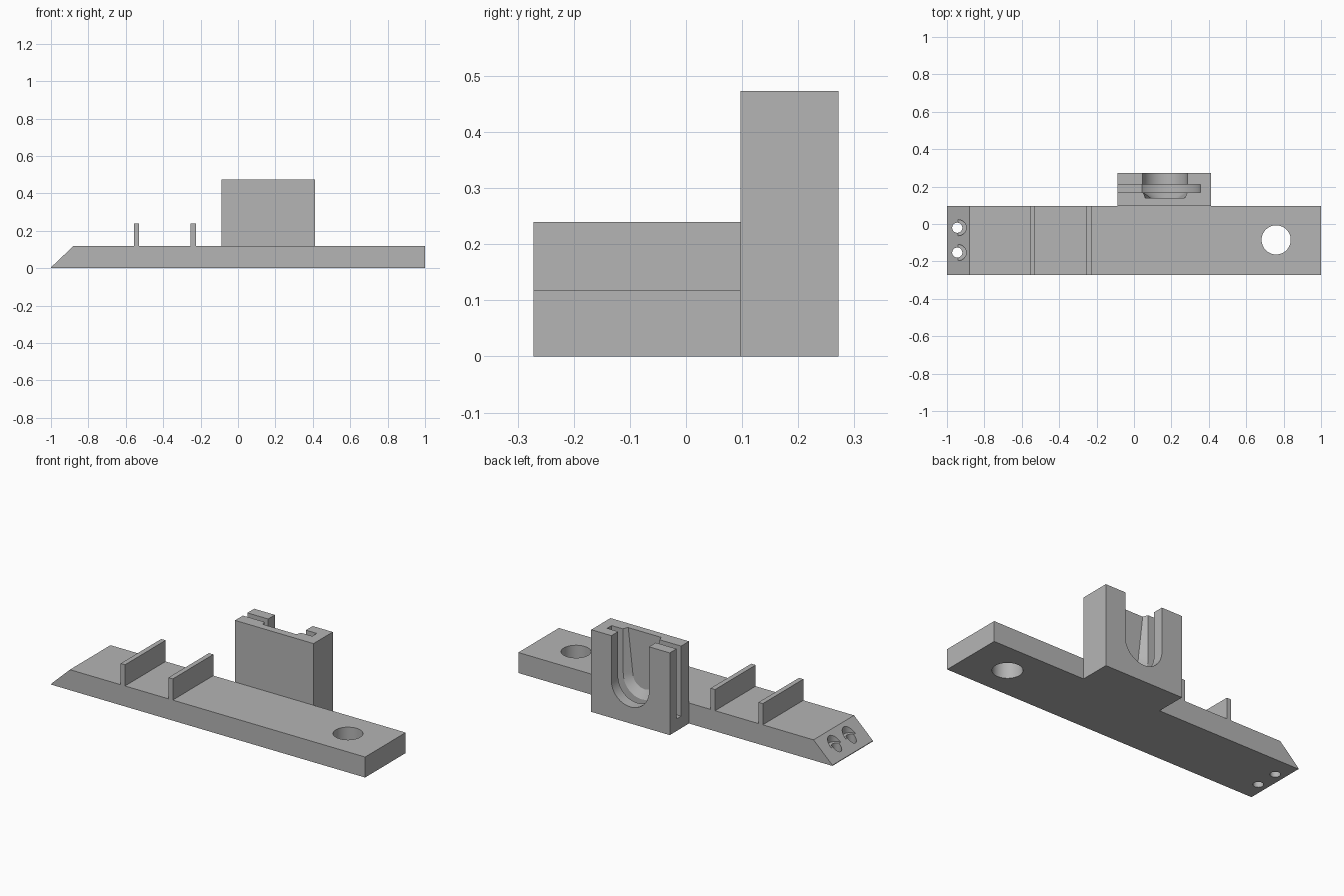
import bpy, bmesh, math
from mathutils import Vector

cube = bpy.data.objects.get("Cube")
if cube:
    bpy.data.objects.remove(cube, do_unlink=True)

GREY = (0.46, 0.46, 0.46, 1)
mat = bpy.data.materials.new("plain grey")
mat.use_nodes = True
mat.diffuse_color = GREY
mat.node_tree.nodes["Principled BSDF"].inputs["Base Color"].default_value = GREY


def loft(name, ring_a, ring_b):
    """Closed solid between two matching rings of points."""
    bm = bmesh.new()
    a = [bm.verts.new(p) for p in ring_a]
    b = [bm.verts.new(p) for p in ring_b]
    bm.faces.new(a)
    bm.faces.new(b)
    for i in range(len(a)):
        j = (i + 1) % len(a)
        bm.faces.new((a[i], a[j], b[j], b[i]))
    bmesh.ops.recalc_face_normals(bm, faces=bm.faces)
    mesh = bpy.data.meshes.new(name)
    bm.to_mesh(mesh)
    bm.free()
    mesh.materials.append(mat)
    obj = bpy.data.objects.new(name, mesh)
    bpy.context.collection.objects.link(obj)
    return obj


def extrude_y(name, profile, y0, y1, far=None):
    """Extrude an x-z profile along y, optionally changing into another profile."""
    return loft(name, [(x, y0, z) for x, z in profile],
                [(x, y1, z) for x, z in far or profile])


def box(name, x0, x1, y0, y1, z0, z1):
    return extrude_y(name, [(x0, z0), (x1, z0), (x1, z1), (x0, z1)], y0, y1)


def cylinder(name, x, y, radius, z0, z1, n=48):
    ring = [(x + radius * math.cos(math.tau * i / n),
             y + radius * math.sin(math.tau * i / n)) for i in range(n)]
    return loft(name, [(*p, z0) for p in ring], [(*p, z1) for p in ring])


def u_profile(cx, half_top, radius, cz, top, n=32):
    """Open-topped U outline with a round bottom."""
    arc = [(cx + radius * math.cos(math.pi * i / n),
            cz - radius * math.sin(math.pi * i / n)) for i in range(n + 1)]
    return [(cx + half_top, top)] + arc + [(cx - half_top, top)]


def cut(target, cutter):
    cutter.hide_render = True
    mod = target.modifiers.new("cut", "BOOLEAN")
    mod.operation = "DIFFERENCE"
    mod.solver = "EXACT"
    mod.object = cutter
    bpy.context.view_layer.objects.active = target
    bpy.ops.object.modifier_apply(modifier=mod.name)
    bpy.data.objects.remove(cutter, do_unlink=True)


def smooth(obj):
    bpy.ops.object.select_all(action="DESELECT")
    obj.select_set(True)
    bpy.context.view_layer.objects.active = obj
    bpy.ops.object.shade_smooth_by_angle(angle=math.radians(30))


FRONT, MID, BACK = -0.272, 0.097, 0.272
DECK, TOP = 0.118, 0.473

# Long base bar with a sloped end
base = extrude_y("base_bar", [(-1, 0), (1, 0), (1, DECK), (-0.88, DECK), (-1, 0.004)],
                 FRONT, MID)
cut(base, cylinder("mount_hole_cutter", 0.76, -0.085, 0.078, -0.1, 0.3))

# Two screw holes with countersunk seats in the slope
for y in (-0.02, -0.153):
    cut(base, cylinder("screw_hole_cutter", -0.945, y, 0.027, -0.1, 0.3))
    cut(base, cylinder("screw_seat_cutter", -0.94, y, 0.043, 0.06, 0.3))
smooth(base)

# Two upright fins across the bar
for i, x in enumerate((-0.543, -0.239)):
    box(f"fin_{i + 1}", x - 0.014, x + 0.014, FRONT, MID, DECK, 0.24)

# Tall holder block with a U-shaped cradle
CX = 0.165
block = box("holder_block", -0.087, 0.413, MID, BACK, 0, TOP)
outer = u_profile(CX, 0.12, 0.12, 0.215, 0.5)
inner = u_profile(CX, 0.108, 0.076, 0.222, 0.5)
cut(block, extrude_y("cradle_cutter", outer, 0.17, 0.4))
cut(block, extrude_y("tapered_seat_cutter", inner, 0.14, 0.172, outer))

# Flange slot, open to the top and to one side
cut(block, extrude_y("flange_slot_cutter", u_profile(CX, 0.19, 0.19, 0.215, 0.6),
                     0.169, 0.21))
cut(block, box("side_slot_cutter", -0.2, CX, 0.169, 0.21, 0.07, 0.6))
smooth(block)
